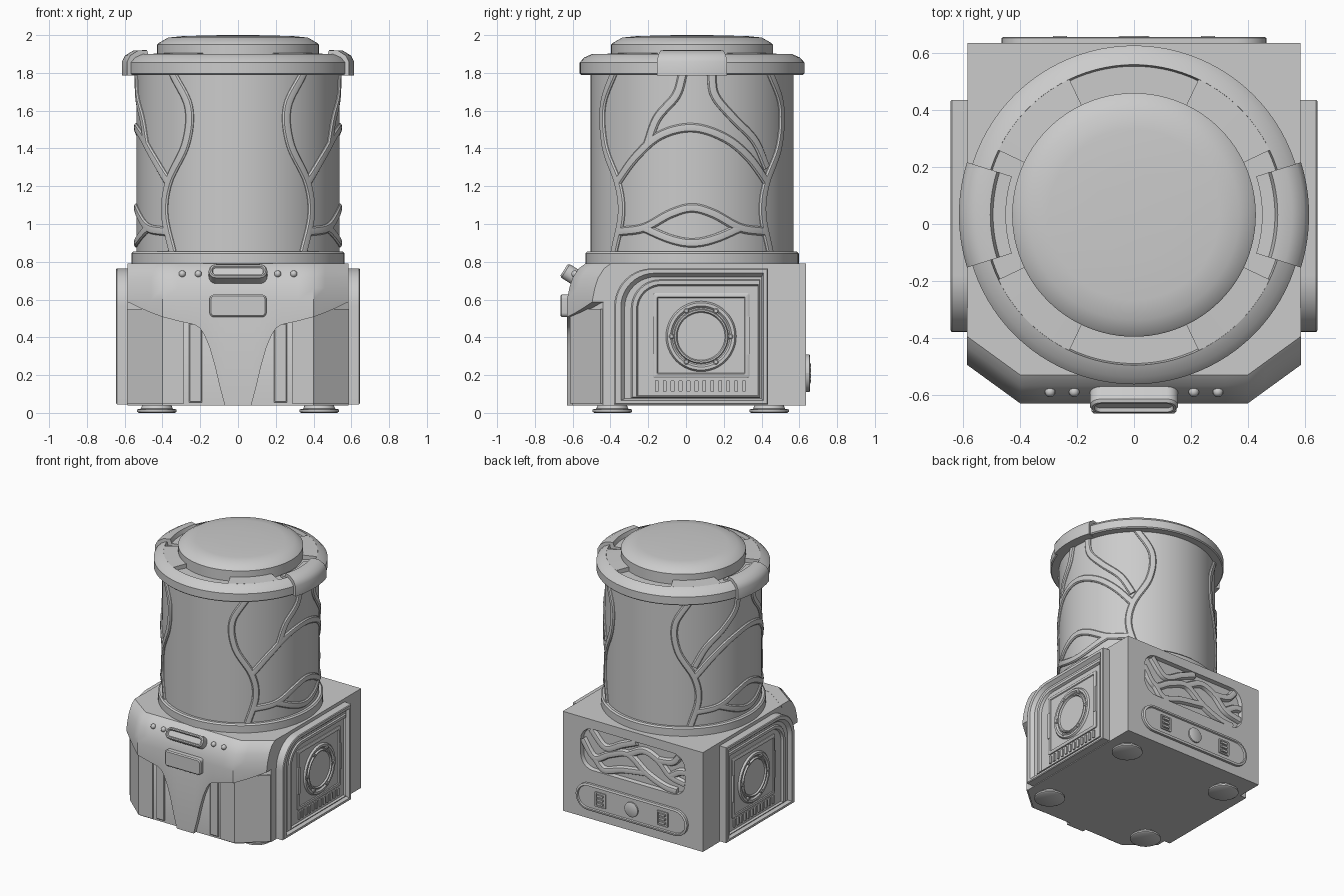
import bpy, bmesh
from math import sin, cos, pi, radians
from mathutils import Vector

if "Cube" in bpy.data.objects:
    bpy.data.objects.remove(bpy.data.objects["Cube"])

CY = 0.032      # centre line of the round tower in y
R = 0.537       # tower radius


def loft(name, loops, wrap=False):
    """Skin closed loops of equal length; cap both ends unless wrapped."""
    bm = bmesh.new()
    rings = [[bm.verts.new(p) for p in lp] for lp in loops]
    n = len(rings[0])
    pairs = list(zip(rings, rings[1:])) + ([(rings[-1], rings[0])] if wrap else [])
    for a, b in pairs:
        for i in range(n):
            bm.faces.new((a[i], a[(i + 1) % n], b[(i + 1) % n], b[i]))
    if not wrap:
        bm.faces.new(rings[0])
        bm.faces.new(rings[-1])
    bmesh.ops.recalc_face_normals(bm, faces=bm.faces)
    me = bpy.data.meshes.new(name)
    bm.to_mesh(me)
    bm.free()
    ob = bpy.data.objects.new(name, me)
    bpy.context.collection.objects.link(ob)
    return ob


def place(pts, center, axis):
    q = Vector(axis).to_track_quat('Z', 'Y')
    return [Vector(center) + q @ Vector(p) for p in pts]


def turn(name, prof, center, axis=(0, 0, 1), n=32):
    """Stack of circles (radius, height) along an axis."""
    return loft(name, [place([(r * cos(2 * pi * i / n), r * sin(2 * pi * i / n), h)
                              for i in range(n)], center, axis) for r, h in prof])


def rrect(w, h, r, n=6):
    pts = []
    for k, (sx, sy) in enumerate([(1, 1), (-1, 1), (-1, -1), (1, -1)]):
        for i in range(n + 1):
            a = pi / 2 * (k + i / n)
            pts.append((sx * (w / 2 - r) + r * cos(a), sy * (h / 2 - r) + r * sin(a)))
    return pts


def plate(name, w, h, r, levels, center, axis):
    """Rounded rectangle with stepped (inset, height) levels."""
    return loft(name, [place([(x, y, d) for x, y in rrect(w - 2 * i, h - 2 * i, max(r - i, .003))],
                             center, axis) for i, d in levels])


def sector(name, prof, a0, a1, n, wrap=False):
    """Closed (radius, z) profile swept round the tower axis."""
    loops = []
    for i in range(n if wrap else n + 1):
        a = radians(a0 + (a1 - a0) * i / n)
        loops.append([(r * cos(a), CY + r * sin(a), z) for r, z in prof])
    return loft(name, loops, wrap)


def ribbon(name, pts, w, h, fmap):
    """Raised rounded strand along a smooth 2D path, mapped on to a surface."""
    p = [Vector(q) for q in pts]
    p = [2 * p[0] - p[1]] + p + [2 * p[-1] - p[-2]]
    path = []
    for i in range(1, len(p) - 2):
        a, b, c, d = p[i - 1:i + 3]
        for k in range(8):
            t = k / 8
            path.append(.5 * (2 * b + (c - a) * t + (2 * a - 5 * b + 4 * c - d) * t * t
                              + (3 * b - a - 3 * c + d) * t ** 3))
    path.append(p[-2])
    loops = []
    for i, q in enumerate(path):
        t = (path[min(i + 1, len(path) - 1)] - path[max(i - 1, 0)]).normalized()
        nrm = Vector((-t.y, t.x))
        loops.append([fmap(*(q + nrm * w * o), e * h) for o, e in
                      [(-1, -.6), (-1, .3), (-.7, .85), (0, 1), (.7, .85), (1, .3), (1, -.6)]])
    return loft(name, loops)


# Base body with chamfered front corners
def outline(z, ys, yf):
    return [(-.585, .635, z), (-.585, ys, z), (-.4, yf, z), (.4, yf, z), (.585, ys, z), (.585, .635, z)]


body = loft("base_body", [outline(.04, -.44, -.6), outline(.58, -.44, -.6), outline(.79, -.33, -.48)])

# Recess in the back of the base
cutter = plate("recess_cutter", .89, .33, .11, [(.015, -.03), (0, .05)], (0, .635, .565), (0, 1, 0))
cutter.hide_render = True
mod = body.modifiers.new("recess", 'BOOLEAN')
mod.object, mod.solver = cutter, 'EXACT'
bpy.context.view_layer.objects.active = body
bpy.ops.object.modifier_apply(modifier=mod.name)
bpy.data.objects.remove(cutter)

# Front visor with central tapering stem
low = [(0, .04), (.07, .04), (.097, .14), (.124, .255), (.15, .345), (.177, .41), (.2, .447),
       (.23, .467), (.32, .487), (.4, .508), (.46, .53), (.52, .556), (.586, .588)]
cols = []
for x, z in [(-x, z) for x, z in low[:0:-1]] + low:
    y = -.63 + max(0, abs(x) - .4) * .726
    cols.append([(x, y + .08, z), (x, y, z), (x, y, .6), (x, y + .012, .66), (x, y + .03, .715),
                 (x, y + .062, .765), (x, y + .1, .792), (x, y + .2, .792)])
loft("front_visor", cols)

# Lower cheeks and narrow strips beside the stem
for s in (-1, 1):
    foot = [(.285, -.57), (.285, -.615), (.4, -.615), (.587, -.452), (.57, -.42), (.41, -.57)]
    loft("front_cheek", [[(s * x, y, z) for x, y in foot] for z in (.05, .55)])
    plate("front_strip", .07, .42, .004, [(0, -.02), (0, .004), (.006, .01)], (s * .225, -.6, .265), (0, -1, 0))

# Front handle, badge plate and indicator studs
tilt = (0, -cos(radians(32)), sin(radians(32)))
plate("front_handle", .31, .085, .04, [(.01, -.05), (0, -.04), (0, .03), (.008, .04), (.016, .04), (.022, .028)],
      (0, -.612, .735), tilt)
plate("front_plate", .3, .118, .022, [(0, -.02), (0, .028), (.008, .035)], (0, -.63, .567), (0, -1, 0))
for x in (-.295, -.21, .21, .295):
    turn("indicator_stud", [(.018, -.02), (.018, .006), (.013, .015), (.005, .019)], (x, -.588, .735), tilt, 16)


# Side panels: arched frame, sunken floor, fan ring, bolts and vents
def arch(x, y0, y1, z0, z1, r):
    return [(x, y1, z0), (x, y1, z1)] + [(x, y0 + r - r * sin(pi / 2 * i / 10), z1 - r + r * cos(pi / 2 * i / 10))
                                         for i in range(11)] + [(x, y0, z0)]


for s in (-1, 1):
    ax = (s, 0, 0)
    loft("side_panel", [arch(s * x, *a) for x, a in [
        (.57, (-.38, .435, .045, .765, .2)), (.64, (-.38, .435, .045, .765, .2)),
        (.645, (-.373, .43, .05, .76, .195)), (.645, (-.345, .41, .065, .74, .18)),
        (.622, (-.325, .4, .075, .72, .165)), (.622, (-.29, .392, .08, .705, .15)),
        (.632, (-.283, .389, .083, .7, .145)), (.632, (-.262, .384, .088, .68, .13)),
        (.615, (-.255, .38, .092, .672, .125))]])
    plate("side_square", .51, .45, .01, [(0, -.01), (0, .008), (.006, .012), (.022, .012), (.026, .006)],
          (s * .615, .08, .41), ax)
    for y in (-.165, .325):
        plate("side_bar", .02, .2, .004, [(0, 0), (0, .015)], (s * .615, y, .41), ax)
    turn("fan_ring", [(.188, -.01), (.186, .003), (.178, .013), (.162, .013), (.152, .002), (.145, .002),
                      (.14, .014), (.132, .014), (.126, .003)], (s * .621, .08, .405), ax, 48)
    for k in range(6):
        a = pi / 3 * k
        turn("fan_bolt", [(.014, -.01), (.014, .014), (.009, .018)],
             (s * .621, .08 + .156 * cos(a), .405 + .156 * sin(a)), ax, 12)
    for k in range(12):
        plate("vent_slat", .02, .058, .004, [(0, -.01), (0, .01)], (s * .615, -.155 + k * .042, .142), ax)

# Back connector strip with sockets
back = (0, 1, 0)
plate("connector_strip", .93, .2, .1, [(0, -.01), (0, .018), (.006, .022), (.016, .022), (.02, .012)],
      (0, .635, .21), back)
turn("connector_dial", [(.055, 0), (.055, .022), (.048, .026)], (0, .635, .21), back)
for s in (-1, 1):
    plate("socket", .09, .11, .006, [(0, 0), (0, .02), (.01, .02), (.014, .013)], (s * .26, .635, .21), back)
    for k in range(3):
        plate("socket_pin", .05, .016, .003, [(0, 0), (0, .026)], (s * .26, .635, .18 + k * .03), back)

# Strands in the back recess
for pts in ([(.43, .62), (.33, .5), (.2, .56), (.05, .6), (-.1, .5), (-.25, .44), (-.36, .43)],
            [(.36, .71), (.24, .6), (.1, .66), (-.02, .71)],
            [(.33, .5), (.25, .43), (.1, .47), (-.1, .5)],
            [(.05, .6), (-.08, .66), (-.2, .62), (-.3, .53), (-.43, .5)],
            [(-.2, .62), (-.32, .64), (-.38, .7)],
            [(-.3, .53), (-.38, .58), (-.44, .59)]):
    ribbon("back_strand", pts, .026, .026, lambda u, v, h: (u, .607 + h, v))

# Feet
for x in (-.43, .43):
    for y in (-.39, .44):
        turn("foot", [(.095, 0), (.105, .006), (.105, .018), (.085, .022), (.075, .045)], (x, y, 0))

# Round tower and collar
turn("tower_collar", [(.565, .78), (.565, .845), (.555, .855), (.5, .855)], (0, CY, 0), n=96)
turn("tower", [(R, .84), (R, 1.8)], (0, CY, 0), n=96)

# Raised strands on both sides of the tower, in (degrees from the side, height)
edge = [(-50, 1.8), (-61, 1.62), (-59, 1.42), (-47, 1.22), (-44, 1.05), (-50, .85)]
strands = [edge, [(-a, z) for a, z in edge],
           [(-47, 1.22), (-33, 1.36), (-18, 1.47), (0, 1.51), (18, 1.46), (33, 1.36), (47, 1.22)],
           [(-5, 1.8), (-9, 1.68), (-20, 1.56), (-26, 1.42)],
           [(11, 1.8), (13, 1.68), (24, 1.56), (38, 1.44), (47, 1.3)],
           [(-45, .96), (-28, .98), (-12, 1.055), (0, 1.085), (12, 1.055), (28, .98), (45, .96)],
           [(-28, .98), (-12, .92), (0, .9), (12, .92), (28, .98)]]
for s in (-1, 1):
    for pts in strands:
        ribbon("tower_strand", [(radians(a) * R, z) for a, z in pts], .024, .014,
               lambda u, v, h: (s * (R + h) * cos(u / R), CY + (R + h) * sin(u / R), v))

# Lid: rim with four recesses, dome cap and two side clamps
sector("lid_rim", [(.4, 1.79), (.588, 1.79), (.595, 1.797), (.595, 1.855), (.57, 1.882), (.528, 1.9),
                   (.522, 1.872), (.4, 1.872)], 0, 360, 96, True)
for k in range(4):
    sector("lid_rim_top", [(.41, 1.86), (.5275, 1.86), (.5275, 1.9), (.41, 1.905)],
           90 * k + 25.5, 90 * k + 64.5, 14)
for a in (0, 180):
    sector("lid_clamp", [(.56, 1.785), (.615, 1.785), (.615, 1.86), (.598, 1.892), (.555, 1.918), (.505, 1.92),
                         (.495, 1.89), (.45, 1.888), (.45, 1.86), (.56, 1.84)], a - 17.5, a + 17.5, 14)
turn("lid_cap", [(.428, 1.85), (.428, 1.95), (.42, 1.958), (.37, 1.987), (.3, 1.994), (.15, 1.999), (.01, 2.0)],
     (0, CY, 0), n=96)

# Smooth shading with sharp edges kept
bpy.ops.object.select_all(action='SELECT')
bpy.context.view_layer.objects.active = body
bpy.ops.object.shade_smooth_by_angle(angle=radians(35))
